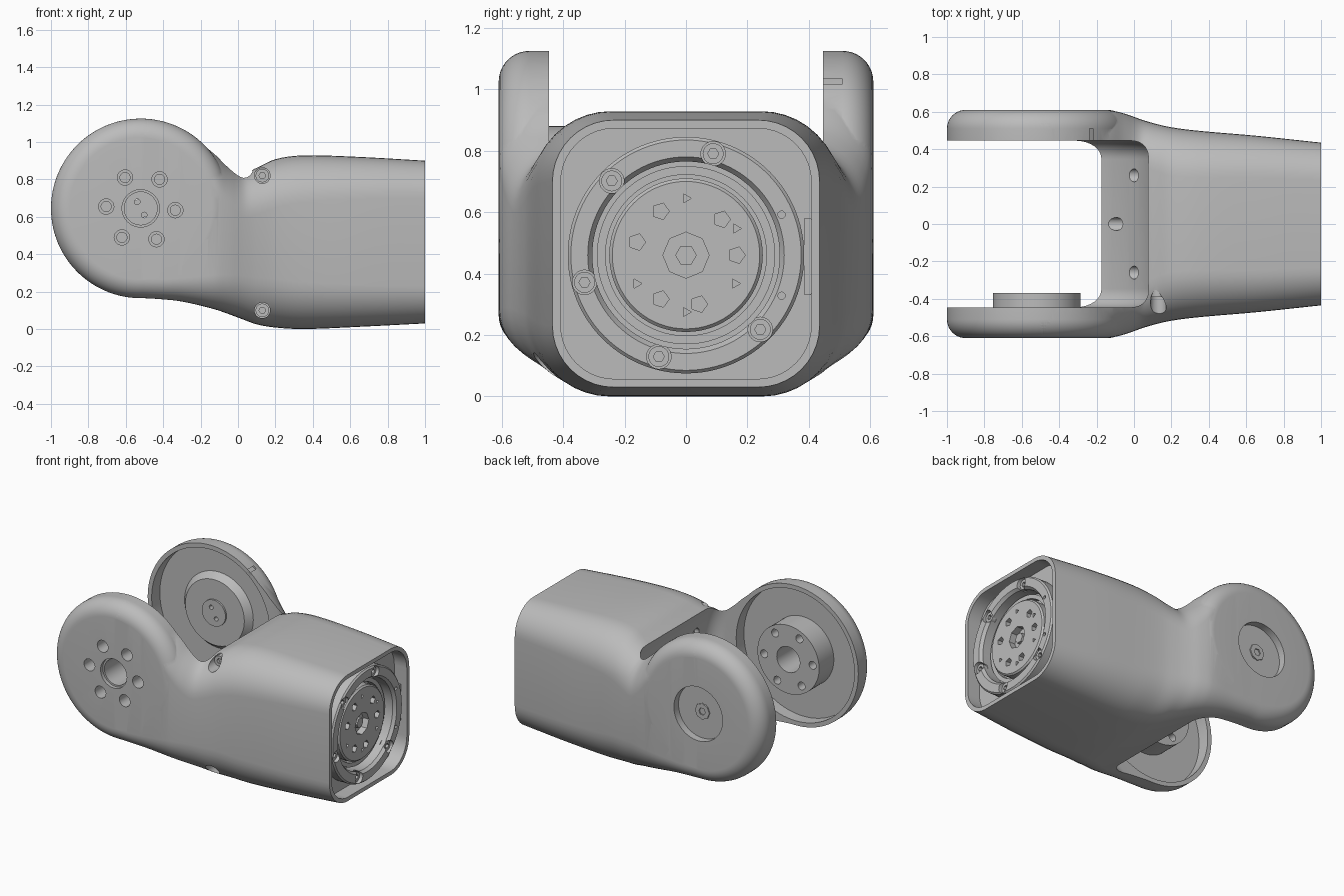
import bpy, bmesh, math
from math import sin, cos, pi, radians

if "Cube" in bpy.data.objects:
    bpy.data.objects.remove(bpy.data.objects["Cube"])

grey = bpy.data.materials.new("machined grey")
grey.use_nodes = True
grey.diffuse_color = (0.5, 0.5, 0.5, 1)
grey.node_tree.nodes["Principled BSDF"].inputs["Base Color"].default_value = (0.5, 0.5, 0.5, 1)

JOINT = (-0.52, 0, 0.645)   # fork axis
FLANGE = (0.905, 0, 0.46)   # centre of the plate behind the round end flange


def finish(name, bm):
    bmesh.ops.recalc_face_normals(bm, faces=bm.faces)
    mesh = bpy.data.meshes.new(name)
    bm.to_mesh(mesh)
    bm.free()
    mesh.materials.append(grey)
    obj = bpy.data.objects.new(name, mesh)
    bpy.context.scene.collection.objects.link(obj)
    return obj


def loft(name, rings):
    bm = bmesh.new()
    rows = [[bm.verts.new(p) for p in ring] for ring in rings]
    n = len(rows[0])
    for a, b in zip(rows, rows[1:]):
        for i in range(n):
            bm.faces.new((a[i], a[(i + 1) % n], b[(i + 1) % n], b[i]))
    bm.faces.new(rows[0])
    bm.faces.new(rows[-1])
    return finish(name, bm)


def lathe(name, profile, axis, centre, n=72, ring=False):
    """Revolve (radius, height) pairs around the x or y axis."""
    bm = bmesh.new()
    cx, cy, cz = centre
    rows = []
    for r, h in profile:
        row = []
        for k in range(n):
            c, s = r * cos(2 * pi * k / n), r * sin(2 * pi * k / n)
            row.append(bm.verts.new((cx + h, cy + c, cz + s) if axis == "X" else (cx + c, cy + h, cz + s)))
        rows.append(row)
    pairs = list(zip(rows, rows[1:])) + ([(rows[-1], rows[0])] if ring else [])
    for a, b in pairs:
        for i in range(n):
            bm.faces.new((a[i], a[(i + 1) % n], b[(i + 1) % n], b[i]))
    if not ring:
        bm.faces.new(rows[0])
        bm.faces.new(rows[-1])
    return finish(name, bm)


def rod(name, axis, centre, r, h0, h1, n=32, r2=None):
    return lathe(name, [(r, h0), (r2 or r, h1)], axis, centre, n)


def around(centre, axis, r, angle):
    c, s = r * cos(radians(angle)), r * sin(radians(angle))
    x, y, z = centre
    return (x, y + c, z + s) if axis == "X" else (x + c, y, z + s)


def combine(target, other, op="DIFFERENCE"):
    mod = target.modifiers.new("cut", "BOOLEAN")
    mod.operation, mod.solver, mod.object = op, "EXACT", other
    bpy.context.view_layer.objects.active = target
    bpy.ops.object.modifier_apply(modifier=mod.name)
    bpy.data.objects.remove(other)


def section(x, w, lo, hi, r):
    """Rounded rectangle across the arm."""
    pts = []
    for y, z, start in ((w - r, hi - r, 0), (r - w, hi - r, 90), (r - w, lo + r, 180), (w - r, lo + r, 270)):
        for k in range(11):
            a = radians(start + 9 * k)
            pts.append((x, y + r * cos(a), z + r * sin(a)))
    return pts


# Main shell: x, half width, underside, top, corner radius
keys = [
    (-0.52, 0.61, 0.165, 1.125, 0.10), (-0.42, 0.61, 0.16, 1.114, 0.105),
    (-0.30, 0.61, 0.147, 1.07, 0.125), (-0.13, 0.607, 0.107, 0.94, 0.18),
    (-0.05, 0.59, 0.08, 0.872, 0.21), (0.03, 0.562, 0.05, 0.835, 0.235),
    (0.10, 0.54, 0.025, 0.862, 0.25), (0.20, 0.517, 0.008, 0.908, 0.26),
    (0.35, 0.498, 0, 0.928, 0.25), (0.65, 0.472, 0.012, 0.92, 0.225),
    (1.00, 0.435, 0.03, 0.90, 0.20)]


def slope(i, c):
    if i in (0, len(keys) - 1):
        return 0 if i == 0 else (keys[i][c] - keys[i - 1][c]) / (keys[i][0] - keys[i - 1][0])
    return (keys[i + 1][c] - keys[i - 1][c]) / (keys[i + 1][0] - keys[i - 1][0])


rings = []
for i in range(len(keys) - 1):
    a, b = keys[i], keys[i + 1]
    d = b[0] - a[0]
    for k in range(5):
        t = k / 5
        vals = [(1 + 2 * t) * (1 - t) ** 2 * a[c] + t * (1 - t) ** 2 * d * slope(i, c)
                + t * t * (3 - 2 * t) * b[c] + t * t * (t - 1) * d * slope(i + 1, c) for c in range(1, 5)]
        rings.append(section(a[0] + t * d, *vals))
rings.append(section(*keys[-1]))
shell = loft("arm_shell", rings)


def drum(name, radius, half, fillet):
    """Disc on the fork axis with rounded rims."""
    arc = [(radius - fillet + fillet * cos(radians(9 * k)), half - fillet + fillet * sin(radians(9 * k)))
           for k in range(11)]
    prof = [(0.05, half)] + arc[::-1] + [(r, -h) for r, h in arc] + [(0.05, -half)]
    return lathe(name, prof, "Y", JOINT, 120)


# Round fork ends, then the slot between them
combine(shell, drum("fork_round", 0.48, 0.61, 0.1), "UNION")
combine(shell, drum("slot_cutter", 0.63, 0.446, 0.1))

# Cupped inside of each fork cheek
for h0, h1 in ((-0.53, -0.42), (0.42, 0.535)):
    combine(shell, rod("cup_cutter", "Y", JOINT, 0.45, h0, h1, 96))

# Bearing hub on the front cheek, tapered boss in the back cheek
combine(shell, rod("front_hub", "Y", JOINT, 0.235, -0.57, -0.37, 72), "UNION")
combine(shell, rod("back_boss", "Y", JOINT, 0.225, 0.49, 0.545, 72, 0.27), "UNION")
combine(shell, rod("boss_cap", "Y", JOINT, 0.09, 0.478, 0.52, 48), "UNION")

# Drilled holes and recesses
cutters = [rod("bore", "Y", JOINT, 0.088, -0.7, -0.3, 48),
           rod("counterbore", "Y", JOINT, 0.1, -0.7, -0.585, 48),
           rod("back_recess", "Y", JOINT, 0.185, 0.56, 0.7, 64)]
for k in range(6):
    place = around(JOINT, "Y", 0.185, 60 * k - 3)
    cutters.append(rod("bolt_hole", "Y", place, 0.027, -0.7, -0.3, 24))
    cutters.append(rod("bolt_counterbore", "Y", place, 0.041, -0.7, -0.5, 24))
for a in (118, 298):
    cutters.append(rod("pin_hole", "Y", around(JOINT, "Y", 0.04, a), 0.015, 0.4, 0.7, 16))
for z in (0.82, 0.1):
    cutters.append(rod("side_hole", "Y", (0.13, 0, z), 0.042, -0.7, -0.35, 28))
for y, z in ((0, 0.18), (0.26, 0.29), (-0.26, 0.29), (0, 0.5), (0.26, 0.7), (-0.26, 0.7)):
    cutters.append(rod("web_hole", "X", (0, y, z), 0.035, -0.3, 0.14, 20))
cutters.append(loft("end_cavity", [section(x, 0.408, 0.057, 0.873, 0.175) for x in (FLANGE[0], 1.1)]))
cutters.append(rod("groove", "X", FLANGE, 0.31, -0.035, 0.1, 96))
for c in cutters:
    combine(shell, c)

# Slotted plug in the back recess
plug = rod("back_plug", "Y", JOINT, 0.055, 0.55, 0.568, 8)
combine(plug, rod("plug_slot", "Y", JOINT, 0.025, 0.5, 0.6, 6))

# Screws in the side holes
for i, z in enumerate((0.82, 0.1)):
    screw = rod("side_screw_%d" % i, "Y", (0.13, 0, z), 0.036, -0.39, -0.34, 24)
    combine(screw, rod("socket", "Y", (0.13, 0, z), 0.018, -0.5, -0.37, 6))

# End flange: bolted outer ring, recessed inner ring and rotor disc
outer = lathe("flange_ring", [(0.305, -0.03), (0.305, 0.06), (0.32, 0.08), (0.375, 0.08),
                              (0.385, 0.07), (0.385, -0.03)], "X", FLANGE, 96, True)
lathe("flange_inner_ring", [(0.262, -0.04), (0.262, 0.01), (0.29, 0.01), (0.29, -0.04)], "X", FLANGE, 96, True)
disc = lathe("rotor_disc", [(0.25, -0.04), (0.25, 0.03), (0.24, 0.04), (0.02, 0.04)], "X", FLANGE, 72)

for i, a in enumerate((75, 135, 195, 255, 315)):
    place = around(FLANGE, "X", 0.342, a)
    combine(outer, rod("ring_hole", "X", place, 0.04, 0.03, 0.1, 24))
    screw = rod("ring_screw_%d" % i, "X", place, 0.034, 0.02, 0.06, 20)
    combine(screw, rod("socket", "X", place, 0.018, 0.035, 0.1, 6))
for a in (23, 337):
    combine(outer, rod("ring_pin", "X", around(FLANGE, "X", 0.338, a), 0.012, 0.05, 0.1, 12))

combine(disc, rod("rotor_bore", "X", FLANGE, 0.075, -0.005, 0.1, 8))
for a in (0, 45, 120, 165, 240, 285):
    combine(disc, rod("rotor_hole", "X", around(FLANGE, "X", 0.165, a), 0.028, -0.005, 0.1, 5))
for a in (28, 90, 210, 270, 330):
    combine(disc, rod("rotor_pin", "X", around(FLANGE, "X", 0.185, a), 0.017, 0.005, 0.1, 3))
rod("rotor_core", "X", FLANGE, 0.035, -0.015, 0.025, 6)

# Connector block against the shell wall
loft("connector_block", [section(x, 0.012, 0.33, 0.58, 0.004) for x in (0.9, 0.955)]).location.y = 0.396

for obj in bpy.context.scene.collection.all_objects:
    if obj.type == "MESH":
        bpy.ops.object.select_all(action="DESELECT")
        obj.select_set(True)
        bpy.context.view_layer.objects.active = obj
        bpy.ops.object.shade_smooth_by_angle(angle=radians(32))
